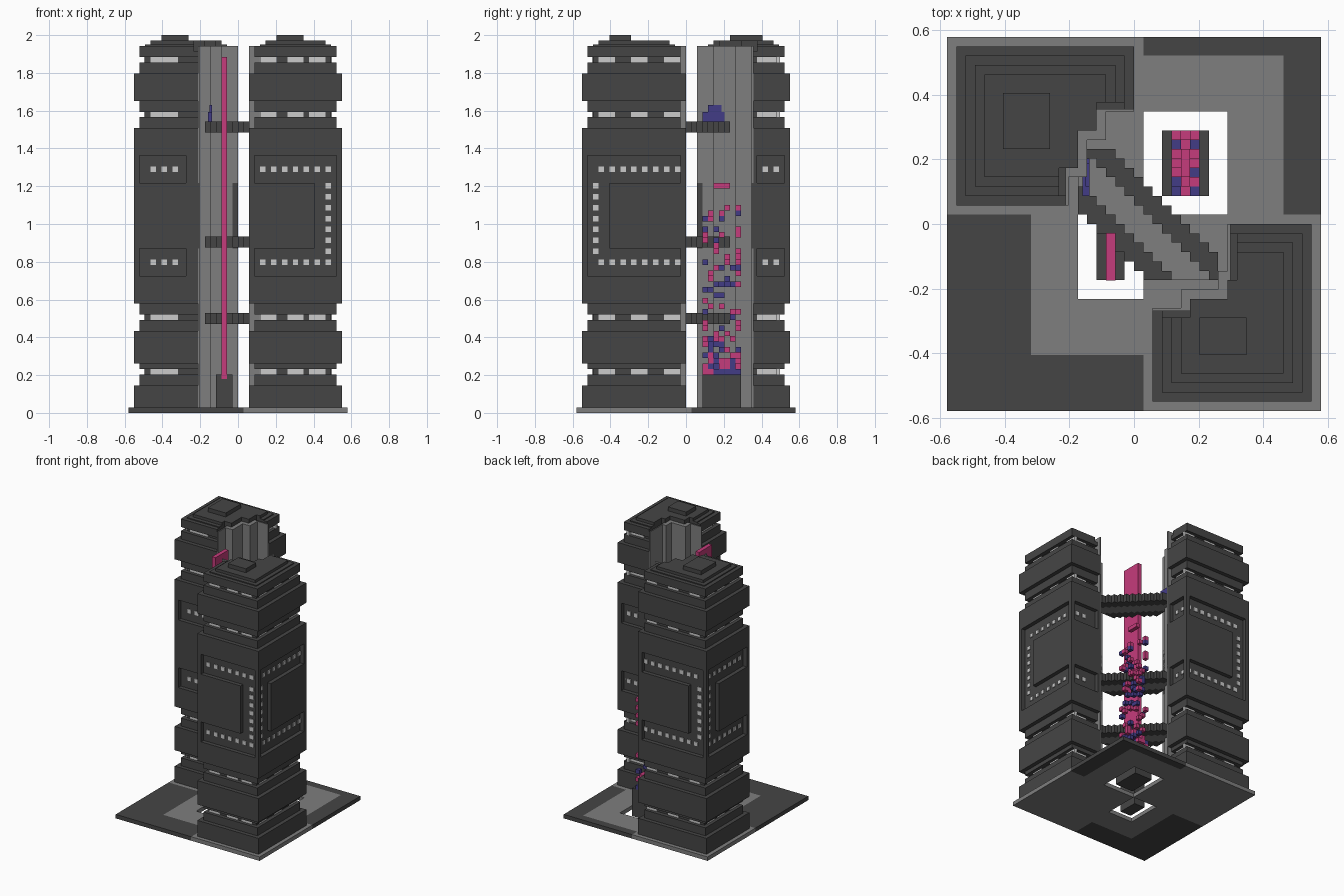
import bpy, bmesh, random

V = 2 / 69  # one block
random.seed(4)

cube = bpy.data.objects.get("Cube")
if cube:
    bpy.data.objects.remove(cube)


def material(name, rgb):
    m = bpy.data.materials.new(name)
    m.use_nodes = True
    m.diffuse_color = (*rgb, 1)
    m.node_tree.nodes["Principled BSDF"].inputs["Base Color"].default_value = (*rgb, 1)
    return m


DARK = material("charcoal", (0.06, 0.06, 0.06))
GREY = material("mid grey", (0.21, 0.21, 0.21))
LIGHT = material("pale window", (0.6, 0.6, 0.6))
PINK = material("pink", (0.56, 0.045, 0.2))
BLUE = material("indigo", (0.055, 0.045, 0.24))


def finish(name, bm, *mats):
    bmesh.ops.recalc_face_normals(bm, faces=bm.faces)
    mesh = bpy.data.meshes.new(name)
    bm.to_mesh(mesh)
    bm.free()
    for m in mats:
        mesh.materials.append(m)
    ob = bpy.data.objects.new(name, mesh)
    bpy.context.collection.objects.link(ob)
    return ob


def prism(bm, points, z0, z1):
    pts = []
    for p in points:  # skip repeated corners
        if not pts or p != pts[-1]:
            pts.append(p)
    low, high = ([bm.verts.new((x * V, y * V, z * V)) for x, y in pts] for z in (z0, z1))
    bm.faces.new(low[::-1])
    bm.faces.new(high)
    for i in range(len(pts)):
        j = (i + 1) % len(pts)
        bm.faces.new((low[i], low[j], high[j], high[i]))


def box(bm, x0, x1, y0, y1, z0, z1, swap=False):
    pts = [(x0, y0), (x1, y0), (x1, y1), (x0, y1)]
    prism(bm, [(y, x) for x, y in pts] if swap else pts, z0, z1)


# Base plate with two openings and dark corner areas
def is_dark(x, y):
    front = (x < -11 and y < 1) or (y < -14 and x < 1)
    back = (x > 16 and y > 1) or (y > 18 and x > 1)
    return front or back


def is_hole(x, y):
    return (1 < x < 10 and 1 < y < 12) or (-6 < x < 1 and -8 < y < 1)


bm = bmesh.new()
bmesh.ops.create_grid(bm, x_segments=40, y_segments=40, size=20 * V)
holes = [f for f in bm.faces if is_hole(*(f.calc_center_median().xy / V))]
bmesh.ops.delete(bm, geom=holes, context='FACES')
top = bmesh.ops.extrude_face_region(bm, geom=bm.faces[:])["geom"]
bmesh.ops.translate(bm, vec=(0, 0, V), verts=[g for g in top if isinstance(g, bmesh.types.BMVert)])
bmesh.ops.recalc_face_normals(bm, faces=bm.faces)
for f in bm.faces:
    c = f.calc_center_median() / V - f.normal * 0.2
    f.material_index = 1 if is_dark(c.x, c.y) else 0
bmesh.ops.dissolve_limit(bm, angle_limit=0.01, verts=bm.verts, edges=bm.edges, delimit={'MATERIAL'})
finish("base_plate", bm, GREY, DARK)

# Tower storeys: bottom, top, inset
STOREYS = [(1, 5, 0), (5, 7, 1), (7, 8, 2), (8, 9, 1), (9, 15, 0), (15, 17, 1), (17, 18, 2),
           (18, 20, 1), (20, 25, 0), (25, 47, 1), (47, 52, 0), (52, 54, 1), (54, 55, 2),
           (55, 57, 1), (57, 62, 0), (62, 64, 1), (64, 65, 2), (65, 66, 1)]
X0, X1, Y0, Y1 = -19, 0, 2, 19


def footprint(stair, inset, shift, swap):
    """Rectangle with a stepped inner corner, clamped to the inset walls."""
    pts = [(X0, Y0)] + [(x - shift, y + shift) for x, y in stair] + [(X1, Y1), (X0, Y1)]
    pts = [(min(max(x, X0 + inset), X1 - inset), min(max(y, Y0 + inset), Y1 - inset)) for x, y in pts]
    return [(y, x) for x, y in pts] if swap else pts


def tower(name, steps, cap, swap):
    (nx, _), (_, ny) = steps[0], steps[-1]
    stair = [(nx, -50)] + steps[1:-1] + [(50, ny)]
    notch = [(nx, -50), (nx, ny), (50, ny)]

    # Dark cladding
    bm = bmesh.new()
    for z0, z1, inset in STOREYS:
        prism(bm, footprint(notch, inset, 0.3, swap), z0, z1)
    for x, y in ((X0, Y0), (X0, Y1 - 1), (X1 - 1, Y1 - 1)):
        box(bm, x, x + 1, y, y + 1, 25, 47, swap)
    box(bm, X0, X0 + 1, Y0, 14, 30, 42, swap)
    box(bm, -14, X1, Y1 - 1, Y1, 30, 42, swap)
    box(bm, X0, nx, Y0, Y0 + 1, 30, 42, swap)
    box(bm, X1 - 1, X1, ny, Y1, 30, 42, swap)
    box(bm, -9.5, nx - 0.3, Y0, Y0 + 1, 25, 47, swap)
    box(bm, X1 - 1, X1, ny + 0.3, ny + 1, 25, 47, swap)
    finish(name + "_cladding", bm, DARK)

    # Stepped roof
    bm = bmesh.new()
    prism(bm, footprint(stair, 1, 1, swap), 66, 67.05)
    prism(bm, footprint(stair, 2, 1, swap), 67.05, 67.3)
    prism(bm, footprint(stair, 3, 1, swap), 67.3, 68)
    box(bm, *cap, 68, 69, swap)
    finish(name + "_roof", bm, DARK)

    # Grey stepped lining of the inner corner
    bm = bmesh.new()
    lining = steps + [(X1, ny + 0.3), (nx - 0.3, ny + 0.3), (nx - 0.3, Y0)]
    prism(bm, [(y, x) for x, y in lining] if swap else lining, 1, 67)
    finish(name + "_inner_wall", bm, GREY)

    # Window strips and dotted panel lights
    bm = bmesh.new()

    def lamp(face, a, b, z0, z1, depth):
        d = depth - 0.2
        if face == "x0":
            box(bm, X0 + d, X0 + depth + 0.5, a, b, z0, z1, swap)
        elif face == "x1":
            box(bm, X1 - depth - 0.5, X1 - d, a, b, z0, z1, swap)
        elif face == "y0":
            box(bm, a, b, Y0 + d, Y0 + depth + 0.5, z0, z1, swap)
        else:
            box(bm, a, b, Y1 - depth - 0.5, Y1 - d, z0, z1, swap)

    for z in (7, 17, 54, 64):
        for a in (4, 9, 13):
            lamp("x0", a, a + 3, z, z + 1, 2)
        for a in (-16, -10, -4):
            lamp("y1", a, a + 3, z, z + 1, 2)
        lamp("y0", -16, -11, z, z + 1, 2)
        lamp("x1", 13, 17, z, z + 1, 2)
    rows = {"x0": range(4, 17, 2), "y1": range(-16, -1, 2), "y0": (-16, -14, -12), "x1": (14, 16)}
    for face, spots in rows.items():
        for a in spots:
            for z in (27, 44):
                lamp(face, a, a + 1, z, z + 1, 1)
    for z in range(29, 43, 2):
        lamp("x0", 16, 17, z, z + 1, 1)
        lamp("y1", -17, -16, z, z + 1, 1)
    finish(name + "_windows", bm, LIGHT)


tower("back_tower", [(-7, 2), (-7, 5), (-5, 5), (-5, 9), (-3, 9), (-3, 12), (0, 12)],
      (-14, -9, 8, 14), False)
tower("front_tower", [(-9, 2), (-9, 5), (-7, 5), (-7, 9), (-5, 9), (-5, 10), (0, 10)],
      (-14, -10, 7, 12), True)

# Diagonal footbridges with raised rails
for n, z in enumerate((16, 30, 51)):
    rails, deck = bmesh.new(), bmesh.new()
    for y in range(-6, 8):
        for bm, a, b, h in ((rails, -5, -2, 2), (deck, -2, 2, 1), (rails, 2, 5, 2)):
            x0, x1 = max(a - y, -6), min(b - y, 9)
            if x1 > x0:
                box(bm, x0, x1, y, y + 1, z + 0.2, z + h + 0.2)
    finish(f"bridge_rails_{n + 1}", rails, DARK)
    finish(f"bridge_deck_{n + 1}", deck, GREY)

# Indigo arched doorway above the top bridge
bm = bmesh.new()
box(bm, -5.5, -4.75, 3, 7, 53, 55)
box(bm, -5.2, -4.75, 4, 6.5, 55, 56.2)
finish("doorway", bm, BLUE)

# Plinths
bm = bmesh.new()
box(bm, -4, -1, -6, -1, 0, 7)
finish("small_plinth", bm, DARK)
bm = bmesh.new()
box(bm, 3, 8, 3, 10, 0, 7)
finish("large_plinth", bm, DARK)

# Tall pink blade
bm = bmesh.new()
box(bm, -3, -2, -6.05, -0.95, 6.2, 65)
finish("blade", bm, PINK)

# Rising cloud of loose blocks
bms = {"pink": bmesh.new(), "blue": bmesh.new()}
for z in range(7, 38):
    chance = 1 if z == 7 else 0.5 - 0.05 * (z - 8) if z < 14 else 0.16 - 0.003 * (z - 14)
    for x in range(4, 7):
        for y in range(3, 10):
            if random.random() < chance:
                pink = random.random() < (0.25 if z == 7 else 0.55)
                box(bms["pink" if pink else "blue"], x, x + 1, y, y + 1, z, z + 1)
box(bms["pink"], 5, 6, 5, 8, 41, 42)
finish("pink_blocks", bms["pink"], PINK)
finish("indigo_blocks", bms["blue"], BLUE)
